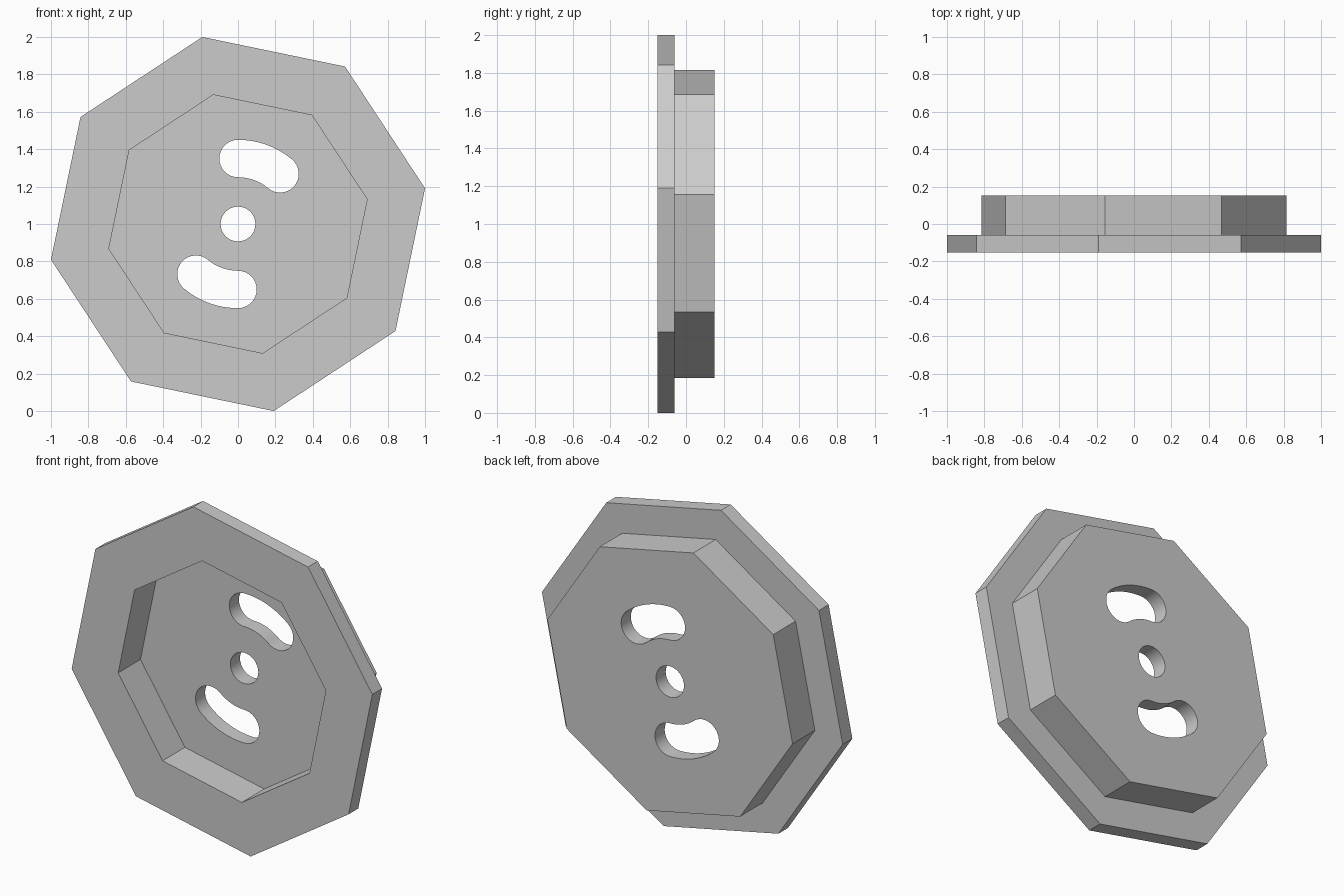
import bpy
import bmesh
from math import sin, cos, pi, radians

if "Cube" in bpy.data.objects:
    bpy.data.objects.remove(bpy.data.objects["Cube"], do_unlink=True)

SIDES, TURN = 8, radians(10.8)
FRONT, STEP, FLOOR, BACK = -0.152, -0.06, 0.06, 0.152
FLANGE_R, BODY_R, RECESS_R = 1.018, 0.83, 0.703

grey = bpy.data.materials.new("plain grey")
grey.use_nodes = True
colour = (0.6, 0.6, 0.6, 1)
grey.diffuse_color = colour
grey.node_tree.nodes["Principled BSDF"].inputs["Base Color"].default_value = colour


def finish(name, bm):
    bmesh.ops.recalc_face_normals(bm, faces=bm.faces[:])
    mesh = bpy.data.meshes.new(name)
    bm.to_mesh(mesh)
    bm.free()
    mesh.materials.append(grey)
    obj = bpy.data.objects.new(name, mesh)
    bpy.context.collection.objects.link(obj)
    return obj


def prism(name, outline):
    """Straight prism along y through the whole part, used as a cutter."""
    bm = bmesh.new()
    face = bm.faces.new([bm.verts.new((x, -0.4, z)) for x, z in outline])
    new = bmesh.ops.extrude_face_region(bm, geom=[face])["geom"]
    bmesh.ops.translate(bm, vec=(0, 0.8, 0),
                        verts=[v for v in new if isinstance(v, bmesh.types.BMVert)])
    return finish(name, bm)


def arc(cx, cz, r, start, end, n):
    steps = [start + (end - start) * i / n for i in range(n + 1)]
    return [(cx + r * cos(a), cz + r * sin(a)) for a in steps]


def slot_outline(start, sweep, mid_r=0.35, end_r=0.1):
    """Curved slot around the centre with round ends."""
    end = start + sweep
    far = arc(mid_r * cos(end), 1 + mid_r * sin(end), end_r, end, end + pi, 16)
    near = arc(mid_r * cos(start), 1 + mid_r * sin(start), end_r, start + pi, start + 2 * pi, 16)
    return (arc(0, 1, mid_r + end_r, start, end, 12)[:-1] + far
            + arc(0, 1, mid_r - end_r, end, start, 12)[1:-1] + near[:-1])


# Stepped octagonal dish: flange, body and front recess in one shell
profile = [(RECESS_R, FLOOR), (RECESS_R, FRONT), (FLANGE_R, FRONT),
           (FLANGE_R, STEP), (BODY_R, STEP), (BODY_R, BACK)]
bm = bmesh.new()
rings = []
for r, y in profile:
    angles = [TURN + 2 * pi * i / SIDES for i in range(SIDES)]
    rings.append([bm.verts.new((r * cos(a), y, 1 + r * sin(a))) for a in angles])
for a, b in zip(rings, rings[1:]):
    for i in range(SIDES):
        j = (i + 1) % SIDES
        bm.faces.new((a[i], a[j], b[j], b[i]))
bm.faces.new(rings[0])
bm.faces.new(rings[-1])
plate = finish("octagonal_plate", bm)

# Centre hole and two opposite curved slots
cutters = [prism("centre_hole_cutter", arc(0, 1, 0.093, 0, 2 * pi, 32)[:-1])]
for name, start in (("upper", radians(50)), ("lower", radians(230))):
    cutters.append(prism(name + "_slot_cutter", slot_outline(start, radians(40))))
for cutter in cutters:
    cutter.hide_render = True
    cut = plate.modifiers.new(cutter.name, "BOOLEAN")
    cut.operation, cut.solver, cut.object = "DIFFERENCE", "EXACT", cutter

# Apply the cuts and drop the cutters
bpy.context.view_layer.update()
result = bpy.data.meshes.new_from_object(
    plate.evaluated_get(bpy.context.evaluated_depsgraph_get()))
plate.modifiers.clear()
plate.data = result
for cutter in cutters:
    bpy.data.objects.remove(cutter, do_unlink=True)

# Smooth hole walls, crisp plate edges
bpy.ops.object.select_all(action="DESELECT")
plate.select_set(True)
bpy.context.view_layer.objects.active = plate
bpy.ops.object.shade_smooth_by_angle(angle=radians(30))
